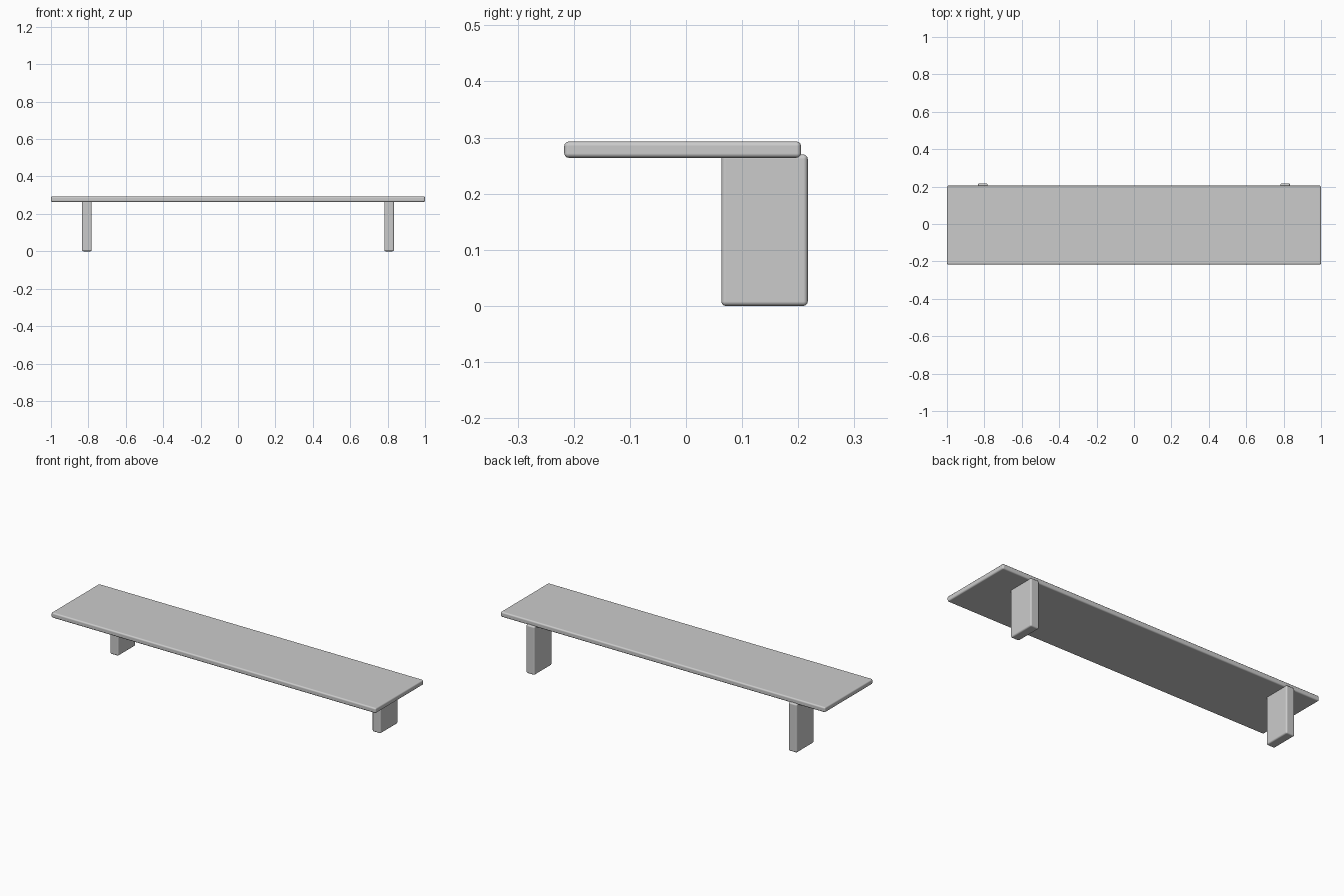
import bpy

if "Cube" in bpy.data.objects:
    bpy.data.objects.remove(bpy.data.objects["Cube"])


def rounded_box(name, lo, hi, radius):
    """Box between two corners with softly rounded edges."""
    size = [b - a for a, b in zip(lo, hi)]
    centre = [(a + b) / 2 for a, b in zip(lo, hi)]
    bpy.ops.mesh.primitive_cube_add(size=1, location=centre)
    obj = bpy.context.object
    obj.name = name
    obj.scale = size
    bpy.ops.object.transform_apply(location=False, rotation=False, scale=True)
    bpy.ops.object.shade_smooth_by_angle()
    bevel = obj.modifiers.new("rounded_edges", 'BEVEL')
    bevel.width = radius
    bevel.segments = 3
    bevel.harden_normals = True
    return obj


# Long flat board
rounded_box("shelf_board", (-1.0, -0.217, 0.264), (1.0, 0.205, 0.293), 0.008)

# Two upright supports at the back, slightly proud of the board's rear edge
for side, x in (("left", -0.808), ("right", 0.808)):
    rounded_box(f"{side}_support", (x - 0.026, 0.063, 0.0),
                (x + 0.026, 0.217, 0.270), 0.008)
